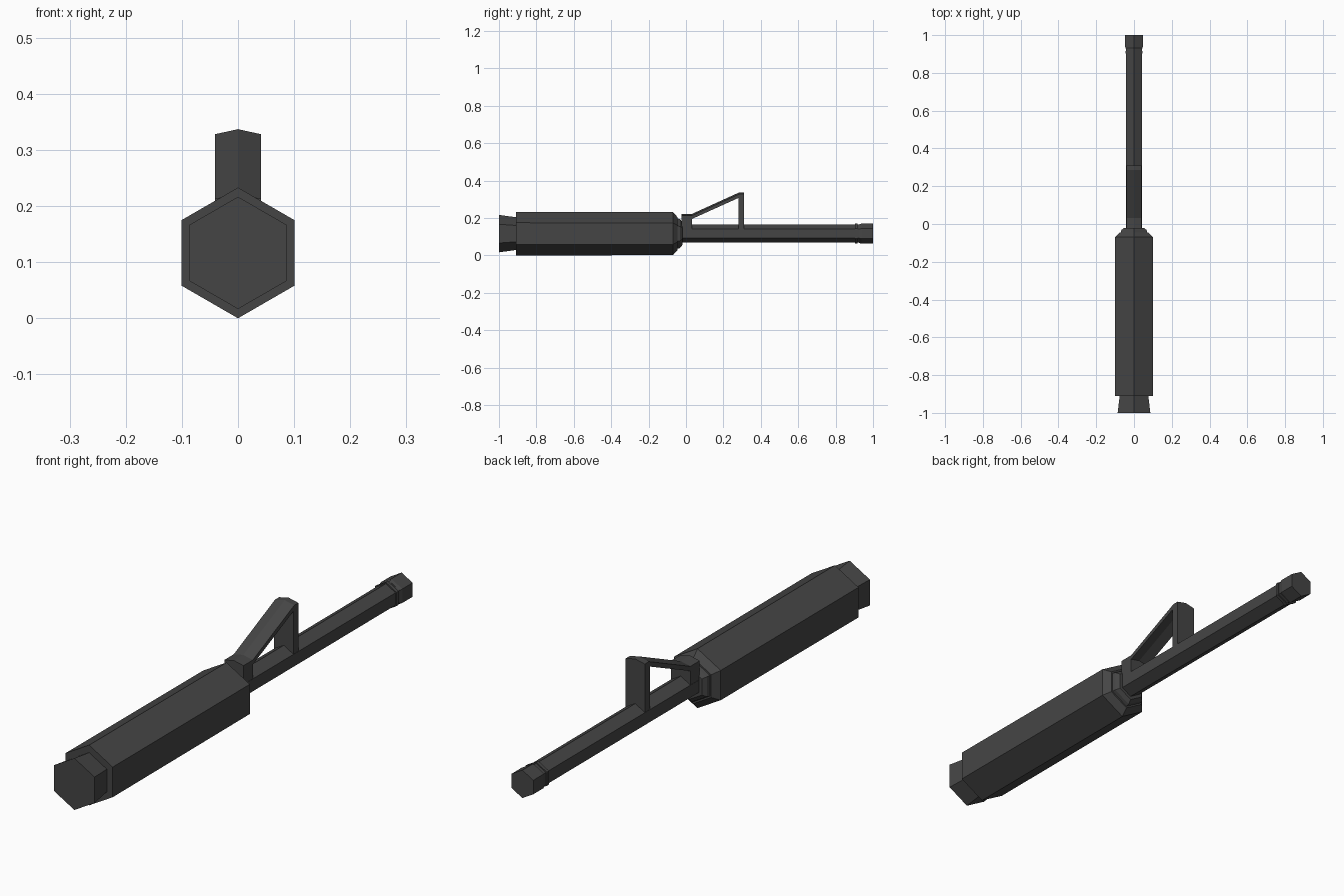
import bpy
import bmesh
from math import sin, cos, pi

AXIS_Z = 0.1165
SIDES = 6

cube = bpy.data.objects.get("Cube")
if cube:
    bpy.data.objects.remove(cube, do_unlink=True)

metal = bpy.data.materials.new("dark_grey_metal")
metal.use_nodes = True
grey = (0.06, 0.06, 0.06, 1)
metal.diffuse_color = grey
metal.node_tree.nodes["Principled BSDF"].inputs["Base Color"].default_value = grey


def finish(bm, name):
    bmesh.ops.recalc_face_normals(bm, faces=bm.faces)
    mesh = bpy.data.meshes.new(name)
    bm.to_mesh(mesh)
    bm.free()
    mesh.materials.append(metal)
    obj = bpy.data.objects.new(name, mesh)
    bpy.context.collection.objects.link(obj)
    return obj


def hex_turned(name, profile):
    """Six-sided part along y from (y, corner radius) pairs."""
    bm = bmesh.new()
    rings = []
    for y, r in profile:
        angles = [pi / 2 + i * 2 * pi / SIDES for i in range(SIDES)]
        rings.append([bm.verts.new((r * cos(a), y, AXIS_Z + r * sin(a))) for a in angles])
    for a, b in zip(rings, rings[1:]):
        for i in range(SIDES):
            j = (i + 1) % SIDES
            bm.faces.new((a[i], a[j], b[j], b[i]))
    bm.faces.new(rings[0])
    bm.faces.new(rings[-1])
    return finish(bm, name)


def ridged_frame(name, outline, half_width, drop, floor):
    """Side outline (y, z) spread over x, with a raised centre line above the floor."""
    bm = bmesh.new()
    rows = []
    for x in (-half_width, 0, half_width):
        fall = drop if x else 0
        rows.append([bm.verts.new((x, y, z - (fall if z > floor else 0))) for y, z in outline])
    n = len(outline)
    for a, b in zip(rows, rows[1:]):
        for i in range(n):
            j = (i + 1) % n
            bm.faces.new((a[i], a[j], b[j], b[i]))
    # side walls as quads joining the outer outline to the inner one
    for row in (rows[0], rows[-1]):
        bm.faces.new((row[0], row[1], row[2], row[8], row[9]))
        bm.faces.new((row[2], row[3], row[7], row[8]))
        bm.faces.new((row[3], row[4], row[5], row[6], row[7]))
    return finish(bm, name)


# Large hexagonal housing with its stepped shoulder
hex_turned("housing", [(-0.91, 0.1165), (-0.07, 0.115), (-0.045, 0.088),
                       (-0.045, 0.081), (-0.032, 0.077), (-0.02, 0.062)])

# Flared end cap
hex_turned("end_cap", [(-1.0, 0.1), (-0.905, 0.087)])

# Thin barrel, its collar and its tip
hex_turned("barrel", [(-0.03, 0.048), (0.95, 0.048)])
hex_turned("collar", [(0.903, 0.053), (0.916, 0.053)])
hex_turned("barrel_tip", [(0.926, 0.049), (0.937, 0.054), (1.0, 0.054)])

# Sloped sight frame: front block, strut and rear post
ridged_frame("sight_frame",
             [(-0.025, 0.12), (-0.025, 0.222), (0.032, 0.222), (0.285, 0.337), (0.31, 0.337),
              (0.31, 0.12), (0.28, 0.12), (0.28, 0.316), (0.032, 0.204), (0.032, 0.12)],
             0.041, 0.009, 0.15)
